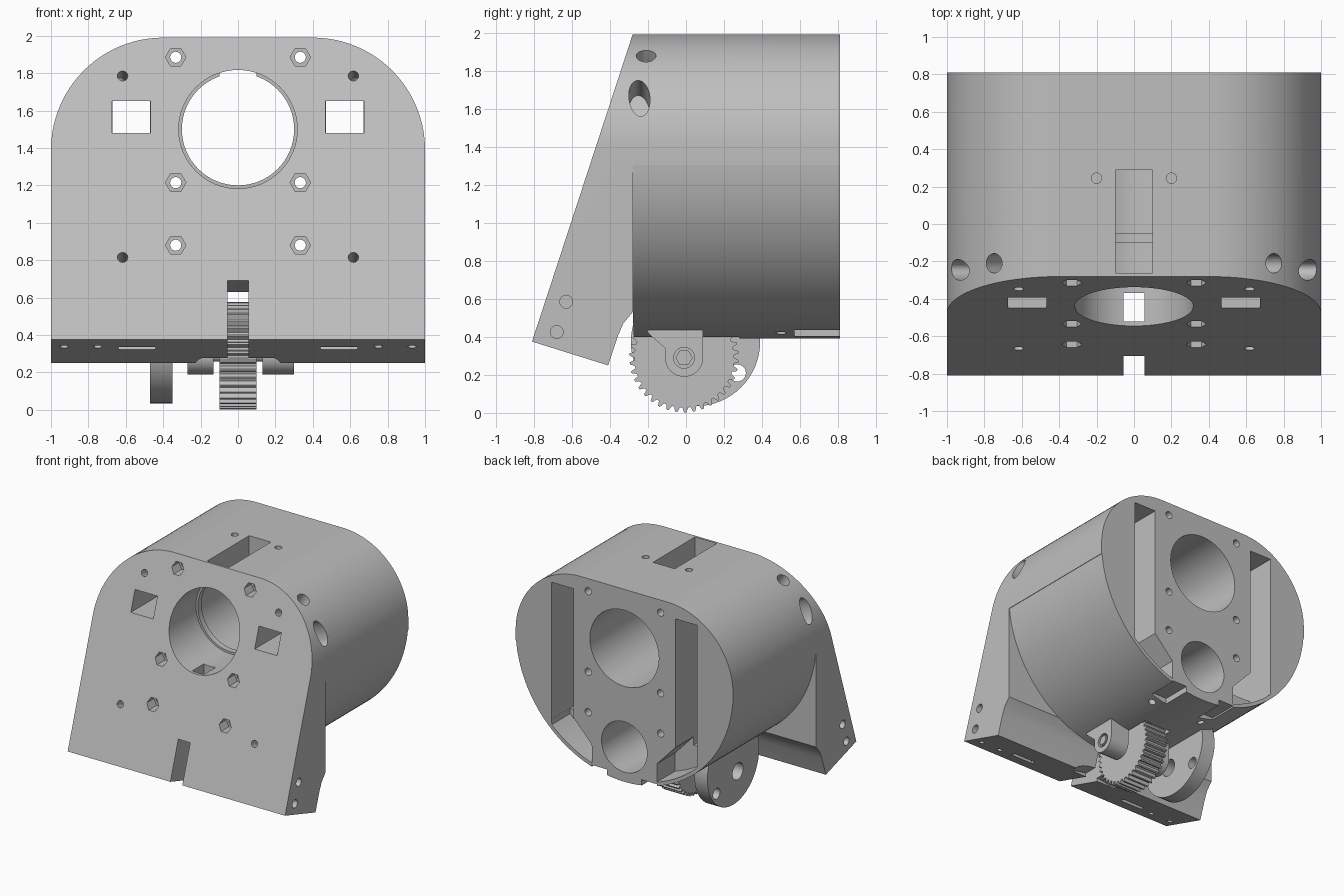
import bpy, bmesh
from math import sin, cos, pi, radians
from mathutils import Vector

cube = bpy.data.objects.get("Cube")
if cube:
    bpy.data.objects.remove(cube, do_unlink=True)

grey = bpy.data.materials.new("light_grey")
grey.use_nodes = True
COL = (0.52, 0.52, 0.52, 1)
grey.diffuse_color = COL
grey.node_tree.nodes["Principled BSDF"].inputs["Base Color"].default_value = COL


def finish(bm, name):
    bmesh.ops.recalc_face_normals(bm, faces=bm.faces)
    mesh = bpy.data.meshes.new(name)
    bm.to_mesh(mesh)
    bm.free()
    mesh.materials.append(grey)
    ob = bpy.data.objects.new(name, mesh)
    bpy.context.collection.objects.link(ob)
    return ob


def prism(name, pts, axis, a, b):
    """Extrude a 2D outline along a world axis from a to b."""
    place = {"x": lambda u, v, w: (w, u, v),
             "y": lambda u, v, w: (u, w, v),
             "z": lambda u, v, w: (u, v, w)}[axis]
    bm = bmesh.new()
    lo = [bm.verts.new(place(u, v, a)) for u, v in pts]
    hi = [bm.verts.new(place(u, v, b)) for u, v in pts]
    bm.faces.new(lo)
    bm.faces.new(hi)
    for i in range(len(pts)):
        j = (i + 1) % len(pts)
        bm.faces.new((lo[i], lo[j], hi[j], hi[i]))
    return finish(bm, name)


def arc(cu, cv, r, a0, a1, n):
    return [(cu + r * cos(radians(a0 + (a1 - a0) * i / n)),
             cv + r * sin(radians(a0 + (a1 - a0) * i / n))) for i in range(n + 1)]


def ring(cu, cv, r, n=48):
    return arc(cu, cv, r, 0, 360, n)[:-1]


def rect(u0, u1, v0, v1):
    return [(u0, v0), (u1, v0), (u1, v1), (u0, v1)]


def tilted(outline, origin, direction, a, b):
    """Prism along any direction, its outline drawn about the origin point."""
    ob = prism("cutter", outline, "z", a, b)
    d = Vector(direction).normalized()
    side = Vector((1, 0, 0)) if abs(d.x) < 0.1 else Vector((0, 1, 0))
    other = d.cross(side).normalized()
    for v in ob.data.vertices:
        v.co = Vector(origin) + side * v.co.x + other * v.co.y + d * v.co.z
    bm = bmesh.new()
    bm.from_mesh(ob.data)
    bmesh.ops.recalc_face_normals(bm, faces=bm.faces)
    bm.to_mesh(ob.data)
    bm.free()
    return ob


def boolean(target, tool, op="DIFFERENCE"):
    tool.hide_render = True
    mod = target.modifiers.new("bool", "BOOLEAN")
    mod.operation, mod.solver, mod.object = op, "EXACT", tool
    bpy.context.view_layer.objects.active = target
    bpy.ops.object.modifier_apply(modifier=mod.name)
    bpy.data.objects.remove(tool, do_unlink=True)


def cut(target, pts, axis, a, b):
    boolean(target, prism("cutter", pts, axis, a, b))


# Housing: arched outline, trimmed to the slanted side profile
arch = ([(-1, 0.2), (1, 0.2)] + arc(0.4, 1.39, 0.6, 0, 90, 24)
        + arc(-0.4, 1.39, 0.6, 90, 180, 24))
housing = prism("housing", arch, "y", -1, 1)
side = [(-0.81, 0.375), (-0.41, 0.25), (-0.36, 0.40), (-0.33, 0.47), (-0.28, 0.53),
        (-0.27, 0.3), (0.81, 0.3), (0.81, 2.2), (-0.212, 2.2)]
boolean(housing, prism("cutter", side, "x", -1.2, 1.2), "INTERSECT")
# Round belly behind the front plate
belly = arc(0, 1.39, 1, 185, 355, 72)
cut(housing, [(-1.2, 1.3)] + belly + [(1.2, 1.3), (1.2, 0), (-1.2, 0)], "y", -0.28, 1)

# Main bore with an inner lip
cut(housing, ring(0, 1.5, 0.30, 64), "y", -1, 1)
cut(housing, ring(0, 1.5, 0.317, 64), "y", -1, -0.1)
cut(housing, ring(0, 1.5, 0.317, 64), "y", -0.05, 1)
# Lower bore, gear pocket and front notch
GY, GZ = -0.01, 0.29
cut(housing, ring(0, 0.68, 0.21), "y", -0.48, 1)
cut(housing, ring(GY, GZ, 0.31), "x", -0.125, 0.125)
notch = [(-0.95, 0.10), (-0.95, 0.77), (-0.48, 0.616), (-0.2, 0.525), (-0.2, 0.1)]
cut(housing, notch, "x", -0.055, 0.055)
cut(housing, [(u, 0.24 + v * 0.3) for u, v in ring(0, 0, 0.23)], "y", -0.5, -0.2)
# Top pocket, screw holes and inner passage
cut(housing, rect(-0.1, 0.1, -0.262, 0.29), "z", 1.6, 2.2)
cut(housing, rect(-0.055, 0.055, -0.52, -0.37), "z", 0.5, 1.3)

UP = Vector((0, 0.311, 0.95))      # up along the front plate
IN = Vector((0, 0.95, -0.311))     # into the front plate


def front_y(z):
    return -0.81 + (z - 0.375) * 0.328


for s in (-1, 1):
    # Through windows and tall rear channels
    cut(housing, rect(s * 0.57 - 0.103, s * 0.57 + 0.103, 1.48, 1.65), "y", -1, 0.5)
    cut(housing, rect(s * 0.57 - 0.1, s * 0.57 + 0.1, 0.73, 1.87), "y", 0.0, 1)
    lip = [(s * u, v) for u, v in
           [(0.47, 0.80), (0.67, 0.80)] + arc(0, 1.39, 0.97, -46.5, -72, 12) + [(0.3, 0.62)]]
    cut(housing, lip, "y", 0.57, 1)
    cut(housing, rect(s * 0.23 - 0.07, s * 0.23 + 0.07, 0.3, 0.45), "y", 0.57, 1)
    # Hex nut seats with bolt holes
    for z in (1.885, 1.215, 0.88):
        cut(housing, ring(s * 0.333, z, 0.03, 16), "y", -1, 1)
        cut(housing, ring(s * 0.333, z, 0.055, 6), "y", -1, front_y(z) + 0.09)
    # Blind screw holes in the front plate
    for z in (1.785, 0.815):
        boolean(housing, tilted(ring(0, 0, 0.028, 16), (s * 0.617, front_y(z), z), IN, -0.1, 0.2))
    # Holes in the plate's side and bottom edges
    for y, z in ((-0.63, 0.585), (-0.68, 0.425)):
        cut(housing, ring(y, z, 0.034, 20), "x", s * 0.8, s * 1.1)
    for x in (0.75, 0.93):
        boolean(housing, tilted(ring(0, 0, 0.023, 16), (s * x, -0.69, 0.335), UP, -0.1, 0.15))
    boolean(housing, tilted(rect(-0.1, 0.1, -0.025, 0.025), (s * 0.54, -0.66, 0.34), UP, -0.1, 0.15))
    # Top and belly screw holes
    cut(housing, ring(s * 0.2, 0.245, 0.028, 16), "z", 1.85, 2.2)
    cut(housing, ring(s * 0.24, 0.5, 0.028, 16), "z", 0.3, 0.5)
    # Angled shoulder holes
    boolean(housing, tilted(ring(0, 0, 0.052, 32), (s * 0.75, -0.21, 1.88), (s * 0.5, 0, 0.7), -0.25, 0.2))
    oval = [(u * 0.5 - v * 0.25, u * 0.35 + v) for u, v in ring(0, 0, 0.1, 32)]
    if s > 0:
        oval = [(u, -v) for u, v in oval]
    oval = [(u, -v) for u, v in oval]
    boolean(housing, tilted(oval, (s * 0.94, -0.245, 1.66), (s * 0.9, 0, 0.43), -0.2, 0.2))

# Toothed wheel
TEETH = 38
pts = []
for i in range(TEETH):
    for f, r in ((0, 0.262), (0.3, 0.262), (0.5, 0.287), (0.75, 0.287)):
        t = 2 * pi * (i + f) / TEETH
        pts.append((GY + r * cos(t), GZ + r * sin(t)))
gear = prism("gear", pts, "x", -0.1, 0.1)

# Bearing lugs either side of the gear
lug = arc(GY, GZ, 0.1, 180, 360, 24) + [(0.09, 0.43), (0.07, 0.47), (-0.22, 0.47), (-0.2, 0.42), (-0.11, 0.34)]
parts = [housing, gear]
for name, a, b in (("left_lug", 0.13, 0.30), ("right_lug", -0.27, -0.13)):
    ob = prism(name, lug, "x", a, b)
    cut(ob, ring(GY, GZ, 0.055, 24), "x", -1, 1)
    parts.append(ob)

# Axle with end nut
parts.append(prism("axle", ring(GY, GZ, 0.032, 24), "x", -0.3, 0.3))
parts.append(prism("axle_nut", ring(GY, GZ, 0.045, 6), "x", 0.26, 0.295))

# Round side plate with holes
plate = prism("side_plate", ring(0.05, 0.375, 0.34, 64), "x", -0.47, -0.35)
for y, z, r in ((0.27, 0.21, 0.045), (GY, GZ, 0.07)):
    cut(plate, ring(y, z, r, 24), "x", -0.6, -0.2)
parts.append(plate)

# Smooth curved walls, keep hard edges
bpy.ops.object.select_all(action="DESELECT")
for ob in parts:
    ob.select_set(True)
bpy.context.view_layer.objects.active = housing
bpy.ops.object.shade_smooth_by_angle(angle=radians(25))
